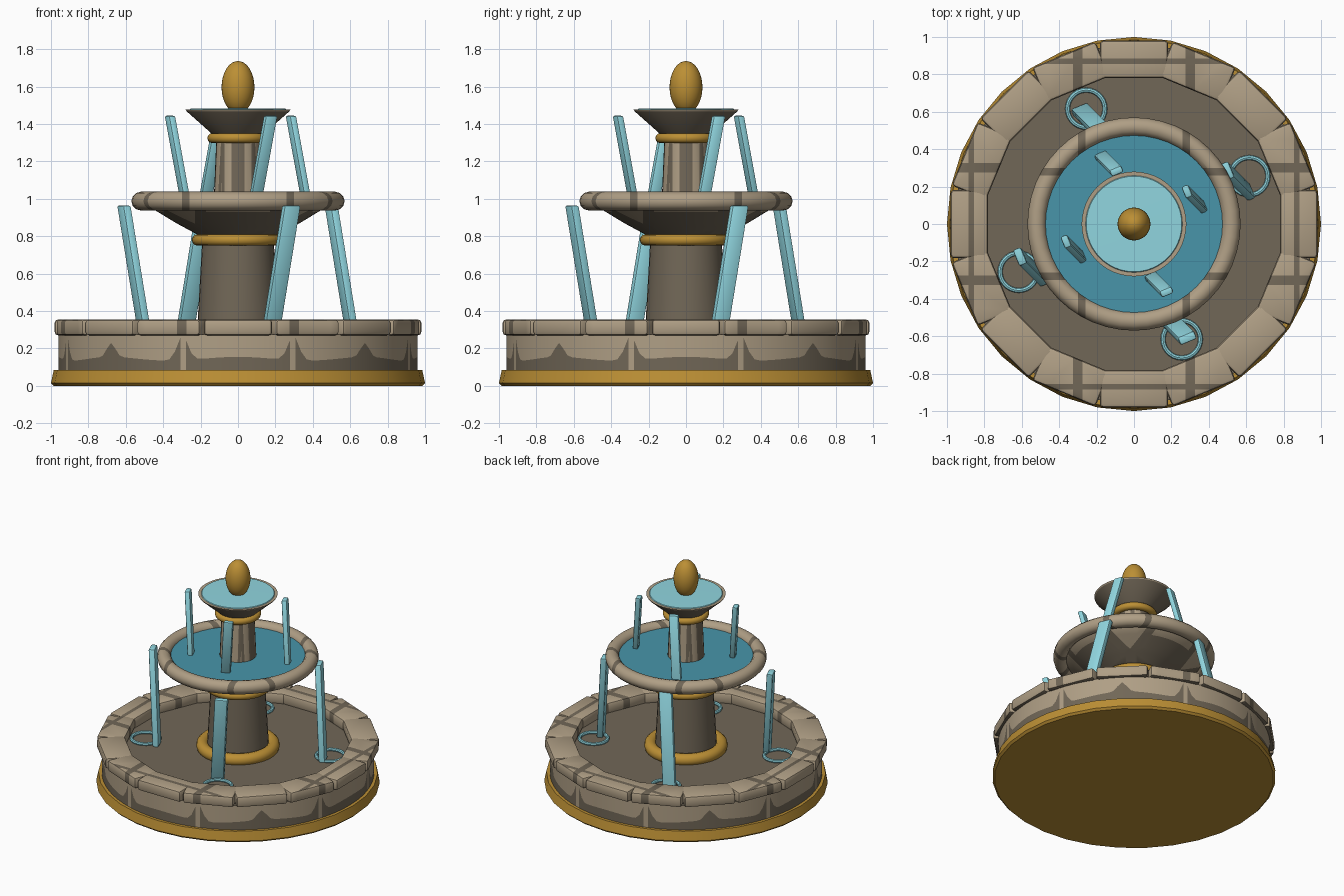
import bpy, bmesh, math
from mathutils import Vector

if "Cube" in bpy.data.objects:
    bpy.data.objects.remove(bpy.data.objects["Cube"])


def mat(name, r, g, b):
    m = bpy.data.materials.new(name)
    m.diffuse_color = (r, g, b, 1)
    m.use_nodes = True
    m.node_tree.nodes["Principled BSDF"].inputs["Base Color"].default_value = m.diffuse_color
    return m


TAN = mat("tan_stone", 0.43, 0.345, 0.235)
DARK = mat("dark_stone", 0.165, 0.135, 0.095)
GOLD = mat("gold", 0.50, 0.275, 0.035)
AQUA = mat("light_water", 0.28, 0.67, 0.74)
TEAL = mat("deep_water", 0.065, 0.30, 0.40)


def finish(bm, name, mats, rule=None, cuts=()):
    """Cut along axis planes, colour faces by a rule, shade and link."""
    for axis, value in cuts:
        n = Vector((0, 0, 0))
        n[axis] = 1
        bmesh.ops.bisect_plane(bm, geom=bm.verts[:] + bm.edges[:] + bm.faces[:],
                               dist=1e-5, plane_co=n * value, plane_no=n)
    bmesh.ops.recalc_face_normals(bm, faces=bm.faces[:])
    bm.normal_update()
    if rule:
        for f in bm.faces:
            f.material_index = int(rule(f.calc_center_median(), f.normal))
    me = bpy.data.meshes.new(name)
    bm.to_mesh(me)
    bm.free()
    for m in mats:
        me.materials.append(m)
    me.shade_smooth()
    me.set_sharp_from_angle(angle=math.radians(35))
    ob = bpy.data.objects.new(name, me)
    bpy.context.collection.objects.link(ob)
    return ob


def lathe(profile, seg=48, closed=False, center=(0, 0)):
    """Revolve (radius, z) points around a vertical axis."""
    bm = bmesh.new()
    rings = []
    for r, z in profile:
        rings.append([bm.verts.new((center[0] + r * math.cos(2 * math.pi * i / seg),
                                    center[1] + r * math.sin(2 * math.pi * i / seg), z))
                      for i in range(seg)])
    pairs = list(zip(rings, rings[1:]))
    if closed:
        pairs.append((rings[-1], rings[0]))
    for a, b in pairs:
        for i in range(seg):
            j = (i + 1) % seg
            bm.faces.new((a[i], a[j], b[j], b[i]))
    bmesh.ops.remove_doubles(bm, verts=bm.verts[:], dist=1e-5)
    return bm


def torus(R, r, z, seg=48, sides=12, center=(0, 0)):
    pts = [(R + r * math.cos(2 * math.pi * k / sides),
            z + r * math.sin(2 * math.pi * k / sides)) for k in range(sides)]
    return lathe(pts, seg, True, center)


def box(sx, sy, sz, bevel):
    bm = bmesh.new()
    bmesh.ops.create_cube(bm, size=1)
    for v in bm.verts:
        v.co = Vector((v.co.x * sx, v.co.y * sy, v.co.z * sz))
    bmesh.ops.bevel(bm, geom=bm.edges[:], offset=bevel, segments=2,
                    affect='EDGES', profile=0.5)
    return bm


def near(v, target, half):
    return abs(abs(v) - target) < half


def line_cuts(target, half):
    return [(a, s * (target + d)) for a in (0, 1) for s in (-1, 1) for d in (-half, half)]


# Gold plinth
finish(lathe([(0, 0), (0.985, 0), (1.0, 0.015), (0.985, 0.085), (0, 0.085)], 32),
       "plinth", [GOLD])

# Basin wall with a wavy dark lower zone and dark upright joints; dark floor on top
bm = lathe([(0, 0.08), (0.96, 0.08), (0.96, 0.15), (0.96, 0.275), (0, 0.275)], 192)
for v in bm.verts:
    if abs(v.co.z - 0.15) < 1e-4:
        a = math.degrees(math.atan2(v.co.y, v.co.x)) % 90
        v.co.z = 0.135 + 0.02 * math.cos(math.radians(a * 4)) ** 2
        for joint, h in ((18, 0.13), (45, 0.075), (72, 0.13)):
            v.co.z += h * math.exp(-((a - joint) / 2.6) ** 2)
        v.co.z = min(v.co.z, 0.272)
finish(bm, "basin_wall", [TAN, DARK],
       lambda c, n: abs(n.z) > 0.5 or min(c.z, 0.3) < 0.16)

# Coping stones, marked with a square grid of dark joints
for i in range(16):
    a = i * math.pi / 8
    bm = box(0.2, 0.365, 0.085, 0.018)
    for v in bm.verts:
        x, y = v.co.x + 0.88, v.co.y
        v.co = Vector((x * math.cos(a) - y * math.sin(a),
                       x * math.sin(a) + y * math.cos(a), v.co.z + 0.3125))
    finish(bm, f"coping_stone_{i + 1}", [TAN, DARK],
           lambda c, n: n.z < -0.5 or near(c.x, 0.3, 0.025) or near(c.y, 0.3, 0.025)
           or (n.z > 0.5 and (near(c.x, 0.87, 0.015) or near(c.y, 0.87, 0.015))),
           line_cuts(0.3, 0.025) + line_cuts(0.87, 0.015))

# Lower column and its gold collars
finish(lathe([(0, 0.27), (0.22, 0.27), (0.19, 0.80), (0, 0.80)], 32), "lower_column", [DARK])
finish(torus(0.25, 0.045, 0.3), "column_foot_ring", [GOLD])
finish(torus(0.217, 0.03, 0.78), "lower_collar", [GOLD])

# Middle bowl, rim and water
finish(lathe([(0, 0.80), (0.2, 0.80), (0.33, 0.87), (0.47, 0.955), (0.5, 0.99), (0, 0.99)]),
       "middle_bowl", [TAN, DARK],
       lambda c, n: c.z < 0.85 or near(c.x, 0.2, 0.03) or near(c.y, 0.2, 0.03)
       or (c.z < 0.93 and abs(c.x) < 0.2) or (c.z < 0.93 and abs(c.y) < 0.2),
       line_cuts(0.2, 0.03) + [(2, 0.85), (2, 0.93)])
finish(torus(0.52, 0.05, 0.988), "middle_bowl_rim", [TAN, DARK],
       lambda c, n: near(c.x, 0.28, 0.02) or near(c.y, 0.28, 0.02), line_cuts(0.28, 0.02))
finish(lathe([(0, 0.985), (0.49, 0.985), (0.49, 1.0), (0, 1.0)]), "middle_water", [TEAL])

# Upper column with dark upright stripes, and its collar
finish(lathe([(0, 0.98), (0.13, 0.98), (0.115, 1.34), (0, 1.34)], 32), "upper_column", [TAN, DARK],
       lambda c, n: min(abs(c.x), abs(c.y)) < 0.035 or
       near(c.x, 0.08, 0.008) or near(c.y, 0.08, 0.008),
       line_cuts(0.08, 0.008) + line_cuts(0, 0.035)[:2] + line_cuts(0, 0.035)[4:6])
finish(torus(0.137, 0.027, 1.325), "upper_collar", [GOLD])

# Top bowl with a tan lip, water and egg-shaped finial
finish(lathe([(0, 1.33), (0.125, 1.335), (0.275, 1.468), (0.28, 1.477), (0.26, 1.477), (0, 1.46)]),
       "top_bowl", [DARK, TAN], lambda c, n: c.z > 1.47)
finish(lathe([(0, 1.465), (0.264, 1.47), (0.255, 1.482), (0, 1.485)]), "top_water", [AQUA])
finish(lathe([(0.088 * math.sin(math.pi * k / 16), 1.597 - 0.14 * math.cos(math.pi * k / 16))
              for k in range(17)], 32), "finial", [GOLD])


# Leaning water jets in two tiers, with ripple rings under the lower ones
def jet(name, radius, ang, lean, z0, z1, width, thick):
    ca, sa = math.cos(ang), math.sin(ang)
    h = z1 - z0
    bm = box(thick, width, h, 0.012)
    for v in bm.verts:
        x, y, z = v.co
        t = z / h
        v.co = Vector((radius * ca + x * ca - y * sa + lean * t,
                       radius * sa + x * sa + y * ca - lean * t, z + (z0 + z1) / 2))
    finish(bm, name, [AQUA])


for k in range(4):
    ang = math.radians(22.5 + 90 * k)
    s = 1 if k % 2 else -1
    jet(f"lower_jet_{k + 1}", 0.60, ang, 0.112 * s, 0.275, 0.965, 0.095, 0.047)
    jet(f"upper_jet_{k + 1}", 0.35, ang, 0.082 * s, 0.995, 1.445, 0.07, 0.04)
    finish(torus(0.1, 0.013, 0.284, 28, 8, (0.667 * math.cos(ang), 0.667 * math.sin(ang))),
           f"ripple_{k + 1}", [AQUA])
